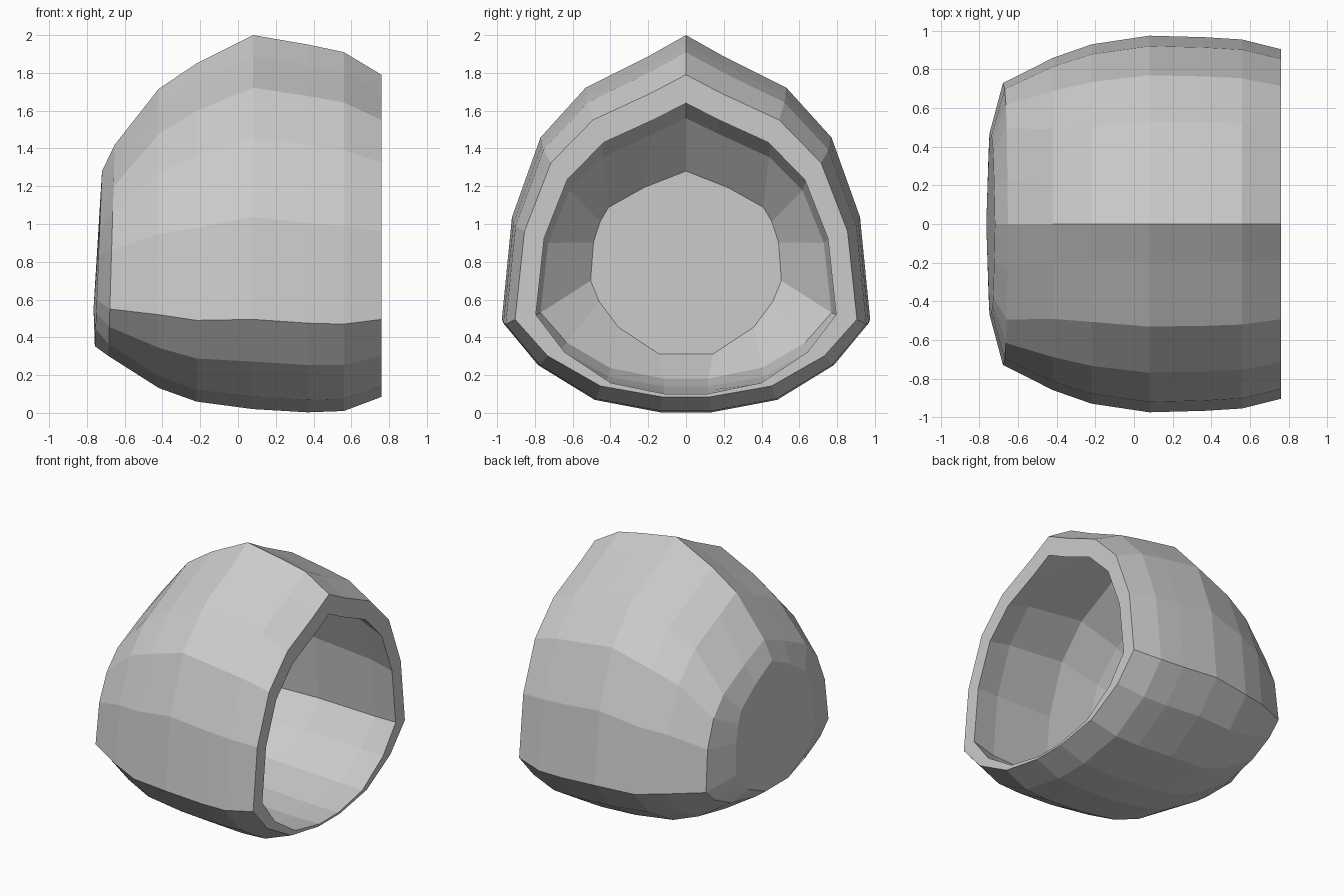
import bpy, bmesh

if "Cube" in bpy.data.objects:
    bpy.data.objects.remove(bpy.data.objects["Cube"])

# Half cross-sections, crown to base: (width fraction, height fraction about widest line)
POINTED = [(0, 1), (.205, .925), (.545, .815), (.79, .64), (.945, .36), (1, 0),
           (.81, -.47), (.5, -.86), (.14, -1)]
ROUND = [(0, 1), (.44, .85), (.81, .67), (.90, .54), (.97, .35), (1, 0),
         (.91, -.27), (.71, -.60), (.28, -.95)]

# Stations: x, top z, widest z, bottom z, half width, roundness, lean in x per z
OUTER = [(-.752, 1.28, .60, .34, .47, 1, .041),
         (-.68, 1.42, .55, .295, .73, .5, .03),
         (-.42, 1.715, .52, .13, .86, .1, 0),
         (-.22, 1.85, .49, .06, .93, 0, 0),
         (.08, 2.0, .495, .02, .975, 0, 0),
         (.37, 1.95, .475, .003, .967, 0, 0),
         (.56, 1.91, .47, .01, .955, 0, 0),
         (.76, 1.79, .495, .085, .905, 0, 0)]
INNER = [(.76, 1.64, .52, .10, .795, 0, 0),
         (.56, 1.74, .50, .10, .83, 0, 0),
         (.08, 1.82, .50, .12, .85, 0, 0),
         (-.22, 1.69, .51, .14, .82, 0, 0),
         (-.42, 1.56, .53, .18, .77, .1, 0),
         (-.65, 1.28, .70, .29, .505, 1, 0)]


def ring(bm, x, top, mid, bottom, width, r, lean):
    half = []
    for (y0, z0), (y1, z1) in zip(POINTED, ROUND):
        y, h = y0 + (y1 - y0) * r, z0 + (z1 - z0) * r
        z = mid + h * ((top - mid) if h > 0 else (mid - bottom))
        half.append((x + lean * (z - .5), y * width, z))
    full = half + [(a, -y, z) for a, y, z in reversed(half[1:])]
    return [bm.verts.new(p) for p in full]


# Open shell: outside, rim and inside are one continuous loft
bm = bmesh.new()
rings = [ring(bm, *s) for s in OUTER + INNER]
n = len(rings[0])
for a, b in zip(rings, rings[1:]):
    for i in range(n):
        j = (i + 1) % n
        bm.faces.new((a[i], a[j], b[j], b[i]))

# Slightly domed outer end and flat inner end
centre = bm.verts.new((-.765, 0, .55))
for i in range(n):
    bm.faces.new((centre, rings[0][(i + 1) % n], rings[0][i]))
bm.faces.new(rings[-1])

bmesh.ops.recalc_face_normals(bm, faces=bm.faces[:])
mesh = bpy.data.meshes.new("hollow_shell")
bm.to_mesh(mesh)
bm.free()
bpy.context.collection.objects.link(bpy.data.objects.new("hollow_shell", mesh))
